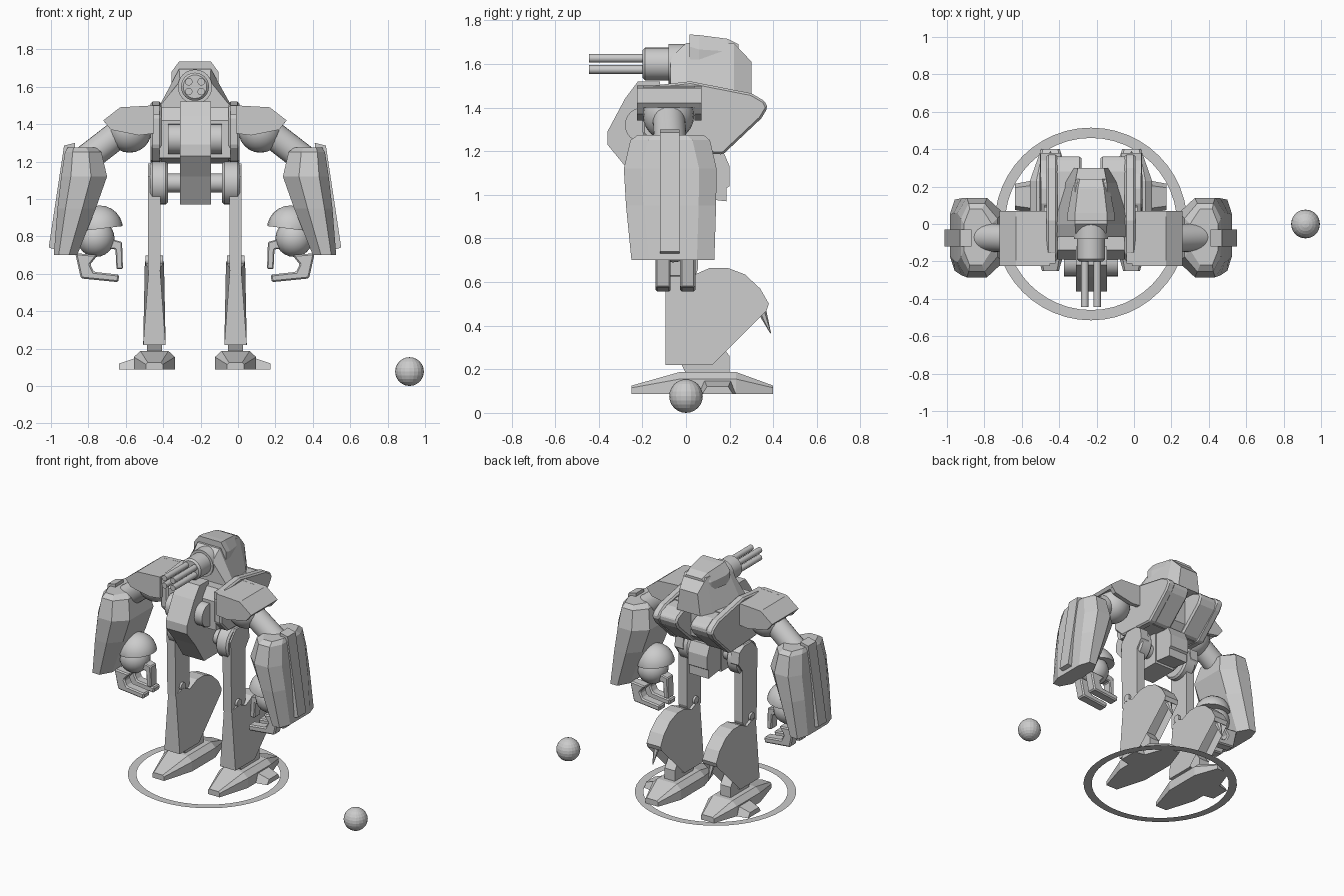
import bpy, bmesh, math
from mathutils import Vector

if "Cube" in bpy.data.objects:
    bpy.data.objects.remove(bpy.data.objects["Cube"])

CENTRE = -0.23  # the walker stands left of the origin
grey = bpy.data.materials.new("plain grey")
grey.use_nodes = True
grey.diffuse_color = (0.6, 0.6, 0.6, 1)
grey.node_tree.nodes["Principled BSDF"].inputs["Base Color"].default_value = (0.6, 0.6, 0.6, 1)


def finish(name, bm, mirror=False, smooth=False, bevel=0, x=CENTRE):
    bmesh.ops.recalc_face_normals(bm, faces=bm.faces)
    mesh = bpy.data.meshes.new(name)
    bm.to_mesh(mesh)
    bm.free()
    mesh.materials.append(grey)
    ob = bpy.data.objects.new(name, mesh)
    bpy.context.collection.objects.link(ob)
    ob.location.x = x
    if smooth:
        bpy.ops.object.select_all(action='DESELECT')
        ob.select_set(True)
        bpy.context.view_layer.objects.active = ob
        bpy.ops.object.shade_smooth_by_angle(angle=math.radians(35))
    if bevel:
        mod = ob.modifiers.new("Bevel", 'BEVEL')
        mod.width, mod.segments = bevel, 1
    if mirror:
        ob.modifiers.new("Mirror", 'MIRROR').use_bisect_axis[0] = False
    return ob


def loft_mesh(rings):
    bm = bmesh.new()
    rows = [[bm.verts.new(p) for p in ring] for ring in rings]
    n = len(rows[0])
    for a, b in zip(rows, rows[1:]):
        for i in range(n):
            bm.faces.new((a[i], a[(i + 1) % n], b[(i + 1) % n], b[i]))
    bm.faces.new(rows[0])
    bm.faces.new(rows[-1])
    return bm


def loft(name, rings, **kw):
    return finish(name, loft_mesh(rings), **kw)


def side_prism(name, pts, x0, x1, **kw):
    """Side profile (y, z) pushed out along x."""
    return loft(name, [[(x, y, z) for y, z in pts] for x in (x0, x1)], **kw)


def front_prism(name, pts, y0, y1, **kw):
    """Front profile (x, z) pushed out along y."""
    return loft(name, [[(x, y, z) for x, z in pts] for y in (y0, y1)], **kw)


def box(name, x, y, z, **kw):
    return side_prism(name, [(y[0], z[0]), (y[1], z[0]), (y[1], z[1]), (y[0], z[1])], *x, **kw)


def rod(name, a, b, r, r2=None, sides=24, **kw):
    a, b = Vector(a), Vector(b)
    bm = bmesh.new()
    bmesh.ops.create_cone(bm, cap_ends=True, segments=sides, radius1=r,
                          radius2=r if r2 is None else r2, depth=(b - a).length)
    rot = (b - a).to_track_quat('Z', 'Y')
    for v in bm.verts:
        v.co = rot @ v.co + (a + b) / 2
    return finish(name, bm, smooth=True, **kw)


def ball(name, c, r, cut=None, **kw):
    bm = bmesh.new()
    bmesh.ops.create_uvsphere(bm, u_segments=20, v_segments=12, radius=r)
    if cut:
        geom = bm.verts[:] + bm.edges[:] + bm.faces[:]
        res = bmesh.ops.bisect_plane(bm, geom=geom, plane_co=(0, 0, 0), plane_no=cut, clear_outer=True)
        edges = [e for e in res["geom_cut"] if isinstance(e, bmesh.types.BMEdge)]
        bmesh.ops.edgeloop_fill(bm, edges=edges)
    bmesh.ops.translate(bm, verts=bm.verts, vec=c)
    return finish(name, bm, **kw)


# Loose sphere and ground ring
ball("loose_sphere", (0, 0, 0.077), 0.077, x=0.917)
bm = bmesh.new()
rings = [[bm.verts.new((r * math.cos(i * math.tau / 48), r * math.sin(i * math.tau / 48), 0.085))
          for i in range(48)] for r in (0.46, 0.515)]
for i in range(48):
    j = (i + 1) % 48
    bm.faces.new((rings[0][i], rings[1][i], rings[1][j], rings[0][j]))
finish("ground_ring", bm)

# Feet: tapered toe, heel, outer toe and ankle
LEG = 0.217


def foot_ring(y, w, side, top_w, top):
    half = [(w, 0.087), (w, side), (top_w, top)]
    pts = half + [(-x, z) for x, z in reversed(half)]
    return [(LEG + x, y, z) for x, z in pts]


loft("foot", [foot_ring(-0.25, 0.045, 0.115, 0.035, 0.125), foot_ring(-0.03, 0.11, 0.155, 0.075, 0.187),
              foot_ring(0.23, 0.11, 0.155, 0.075, 0.187), foot_ring(0.4, 0.05, 0.115, 0.04, 0.125)], mirror=True)
loft("outer_toe", [[(x, y, z) for y, z in ((0.145 - w, 0.087), (0.145 + w, 0.087),
                                           (0.145 + w * 0.7, h), (0.145 - w * 0.7, h))]
                   for x, w, h in ((0.3, 0.09, 0.155), (0.405, 0.07, 0.12))], mirror=True)
side_prism("ankle", [(0, 0.18), (0.2, 0.18), (0.2, 0.26), (0.14, 0.34), (-0.03, 0.24)],
           LEG - 0.04, LEG + 0.04, mirror=True)

# Shins: broad curved calf with a hollow underside
calf = [(-0.095, 0.22), (0.12, 0.22), (0.37, 0.47), (0.38, 0.5), (0.34, 0.57), (0.27, 0.635),
        (0.19, 0.665), (0.11, 0.665), (0.03, 0.63), (-0.04, 0.66), (-0.095, 0.63)]


def calf_half(y, z):
    return 0.03 if y < -0.05 and z > 0.5 else 0.06 - 0.02 * (z - 0.22)


bm = loft_mesh([[(LEG + s * calf_half(y, z), y, z) for y, z in calf] for s in (-1, 1)])
bm.normal_update()
bmesh.ops.recalc_face_normals(bm, faces=bm.faces)
under = [f for f in bm.faces if f.normal.z < -0.5 and f.calc_center_median().y > 0.2 and len(f.verts) == 4]
bmesh.ops.inset_region(bm, faces=under, thickness=0.015, depth=-0.06)
finish("shin", bm, mirror=True)
rod("calf_spur", (LEG, 0.345, 0.475), (LEG, 0.388, 0.365), 0.022, 0.002, sides=6, mirror=True)

# Thighs, knees and hips
side_prism("thigh", [(-0.1, 0.62), (0.04, 0.62), (0.055, 0.66), (0.055, 1.02), (0.1, 1.08), (0.09, 1.16),
                     (0.04, 1.19), (-0.05, 1.19), (-0.11, 1.12)], 0.185, 0.25, mirror=True)
rod("knee_bolt", (0.17, -0.035, 0.67), (0.265, -0.035, 0.67), 0.027, sides=12, mirror=True)
rod("hip_disc", (0.145, -0.02, 1.085), (0.24, -0.02, 1.085), 0.115, mirror=True, bevel=0.012)
rod("hip_axle", (-0.16, -0.02, 1.085), (0.16, -0.02, 1.085), 0.05)

# Central band, tail box and torso
side_prism("chest_band", [(-0.12, 1.52), (-0.22, 1.52), (-0.28, 1.44), (-0.36, 1.29), (-0.36, 1.23),
                          (-0.27, 1.12), (-0.17, 0.97), (0.05, 0.97), (0.05, 1.2), (-0.12, 1.3)], -0.08, 0.085)
side_prism("tail_box", [(0.02, 0.99), (0.185, 0.97), (0.185, 1.03), (0.2, 1.04), (0.2, 1.13), (0.17, 1.2),
                        (0.02, 1.2)], -0.075, 0.075)
rod("chest_roller", (-0.145, -0.2, 1.32), (0.145, -0.2, 1.32), 0.08)
side_prism("torso", [(-0.19, 1.22), (0.14, 1.19), (0.2, 1.25), (0.2, 1.47), (-0.14, 1.49), (-0.19, 1.42)], -0.19, 0.19)

# Rear pods and side plates share one outline
pod = [(0.08, 1.47), (0.28, 1.46), (0.35, 1.43), (0.365, 1.4), (0.34, 1.35), (0.165, 1.19), (0.08, 1.2)]
side_prism("rear_pod", pod, 0.05, 0.2, mirror=True, bevel=0.012)
side_prism("side_plate", [(-0.16, 1.5), (0.02, 1.52), (0.3, 1.465), (0.36, 1.43), (0.375, 1.4), (0.345, 1.35),
                          (0.17, 1.185), (-0.12, 1.2), (-0.2, 1.28), (-0.2, 1.44)], 0.18, 0.237, mirror=True, bevel=0.01)

# Upper hull, narrowing upward and to the rear
hull = [(-0.07, 1.47, 0.21, 1.63, 0.08), (0.0, 1.46, 0.21, 1.695, 0.085),
        (0.22, 1.45, 0.14, 1.695, 0.085), (0.3, 1.46, 0.09, 1.61, 0.07)]
loft("upper_hull", [[(-w, y, z), (w, y, z), (t, y, h), (-t, y, h)] for y, z, w, h, t in hull])
canopy = [(0.015, 1.625, 0.125, 1.735, 0.085), (0.06, 1.6, 0.125, 1.732, 0.085),
          (0.19, 1.6, 0.1, 1.715, 0.07), (0.24, 1.655, 0.08, 1.69, 0.06)]
loft("canopy", [[(-w, y, z), (w, y, z), (w, y, z + (h - z) * 0.5), (t, y, h), (-t, y, h),
                 (-w, y, z + (h - z) * 0.5)] for y, z, w, h, t in canopy])

# Four-barrel gun
rod("gun_mount", (0, -0.08, 1.6), (0, 0.05, 1.6), 0.092)
rod("gun_hub", (0, -0.2, 1.6), (0, -0.06, 1.6), 0.075, bevel=0.012)
for z in (1.574, 1.626):
    rod("gun_barrel", (0.033, -0.445, z), (0.033, -0.19, z), 0.02, sides=12, mirror=True)

# Shoulders: armour made of a top plate and two flaps around a ball
front_prism("shoulder_top", [(0.19, 1.5), (0.4, 1.49), (0.49, 1.42), (0.475, 1.4), (0.38, 1.45), (0.19, 1.45)],
            -0.21, 0.06, mirror=True)
flap = [(0.22, 1.5), (0.4, 1.49), (0.49, 1.42), (0.45, 1.37), (0.3, 1.34), (0.22, 1.35)]
for label, y0, y1 in (("front", -0.225, -0.195), ("rear", 0.04, 0.07)):
    front_prism("shoulder_flap_" + label, flap, y0, y1, mirror=True)
ball("shoulder_ball", (0.35, -0.08, 1.365), 0.118, smooth=True, mirror=True)
rod("upper_arm", (0.38, -0.08, 1.37), (0.6, -0.07, 1.2), 0.075, mirror=True)


# Forearms: chamfered armour, wide above and tapered at the inside below
def arm_ring(z, xi, xo, y0, y1):
    c, d = (xo - xi) * 0.35, 0.08
    return [(xi, y0 + d, z), (xi + c, y0, z), (xo - c * 0.6, y0, z), (xo, y0 + d, z),
            (xo, y1 - d, z), (xo - c * 0.6, y1, z), (xi + c, y1, z), (xi, y1 - d, z)]


loft("forearm", [arm_ring(0.7, 0.63, 0.755, -0.25, 0.13), arm_ring(0.95, 0.53, 0.735, -0.275, 0.138),
                 arm_ring(1.12, 0.47, 0.715, -0.285, 0.14), arm_ring(1.25, 0.5, 0.695, -0.255, 0.11),
                 arm_ring(1.275, 0.53, 0.68, -0.22, 0.08)], mirror=True)
front_prism("forearm_strip", [(0.64, 1.3), (0.7, 1.285), (0.782, 0.74), (0.7, 0.715)], -0.12, -0.03, mirror=True)

# Hands: ball, domed guard, two hooked fingers and a thumb
ball("hand_ball", (0.53, -0.06, 0.79), 0.1, smooth=True, mirror=True)
ball("hand_guard", (0.51, -0.06, 0.84), 0.125, cut=(-0.12, 0, -1), smooth=True, mirror=True)
finger = [(0.64, 0.71), (0.61, 0.575), (0.41, 0.555), (0.405, 0.595), (0.54, 0.61), (0.56, 0.65), (0.52, 0.7)]
for y in (-0.105, 0.008):
    front_prism("finger", finger, y - 0.035, y + 0.035, mirror=True, bevel=0.008)
front_prism("thumb", [(0.5, 0.8), (0.39, 0.77), (0.385, 0.625), (0.42, 0.625), (0.425, 0.73), (0.5, 0.74)],
            -0.09, -0.02, mirror=True, bevel=0.006)
